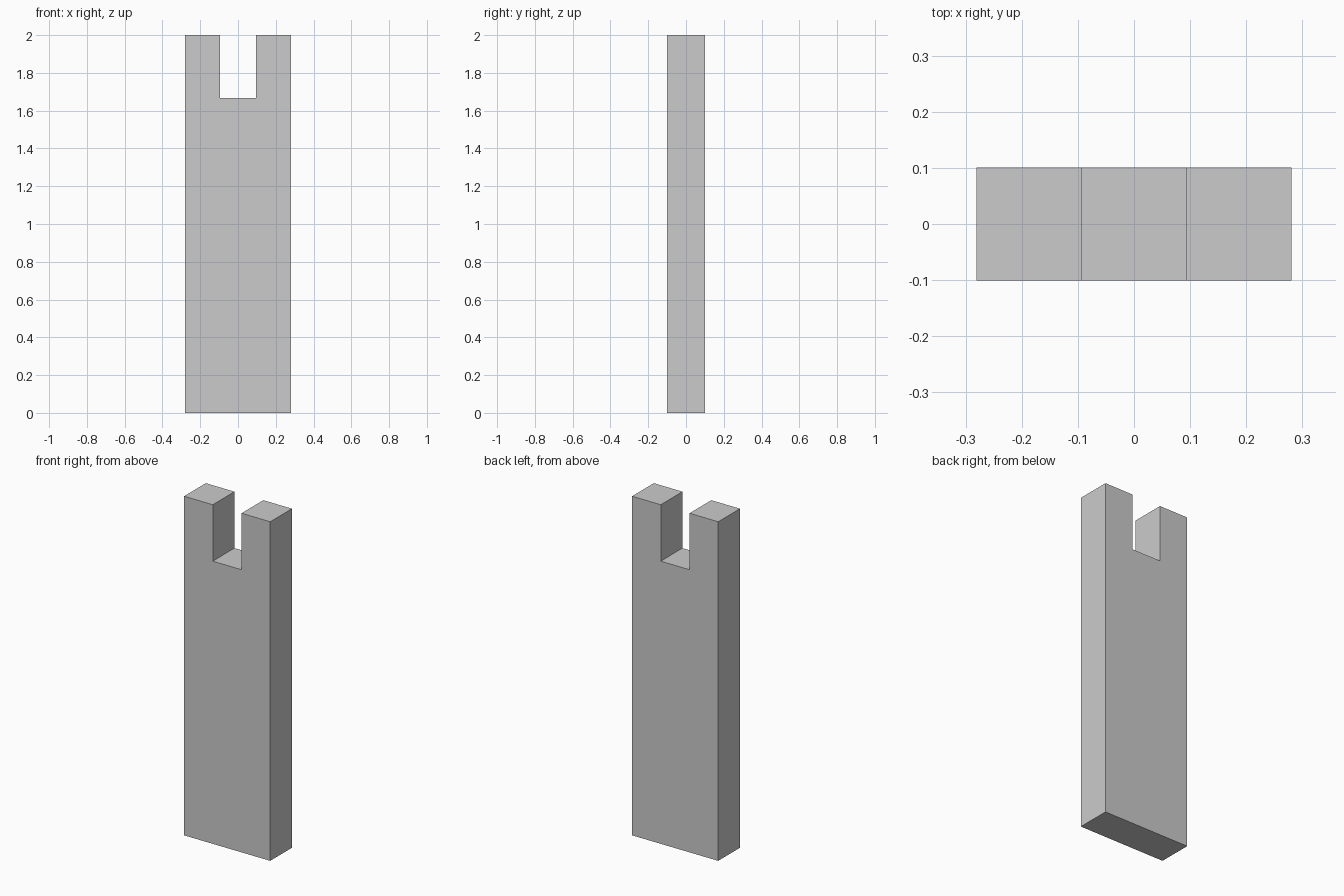
import bpy, bmesh

if "Cube" in bpy.data.objects:
    bpy.data.objects.remove(bpy.data.objects["Cube"])

HALF_W, HALF_D, HEIGHT = 0.281, 0.101, 2.0
NOTCH_HALF, NOTCH_Z = 0.094, 1.667

# Right half of the front outline, mirrored to close the notched profile
half = [(HALF_W, 0), (HALF_W, HEIGHT), (NOTCH_HALF, HEIGHT), (NOTCH_HALF, NOTCH_Z)]
outline = half + [(-x, z) for x, z in reversed(half)]

# Notched post: front face extruded through the depth
bm = bmesh.new()
face = bm.faces.new([bm.verts.new((x, -HALF_D, z)) for x, z in outline])
result = bmesh.ops.extrude_face_region(bm, geom=[face], use_keep_orig=True)
back = [g for g in result["geom"] if isinstance(g, bmesh.types.BMVert)]
bmesh.ops.translate(bm, verts=back, vec=(0, 2 * HALF_D, 0))
bmesh.ops.recalc_face_normals(bm, faces=bm.faces)

mesh = bpy.data.meshes.new("notched_post")
bm.to_mesh(mesh)
bm.free()
bpy.context.collection.objects.link(bpy.data.objects.new("notched_post", mesh))
